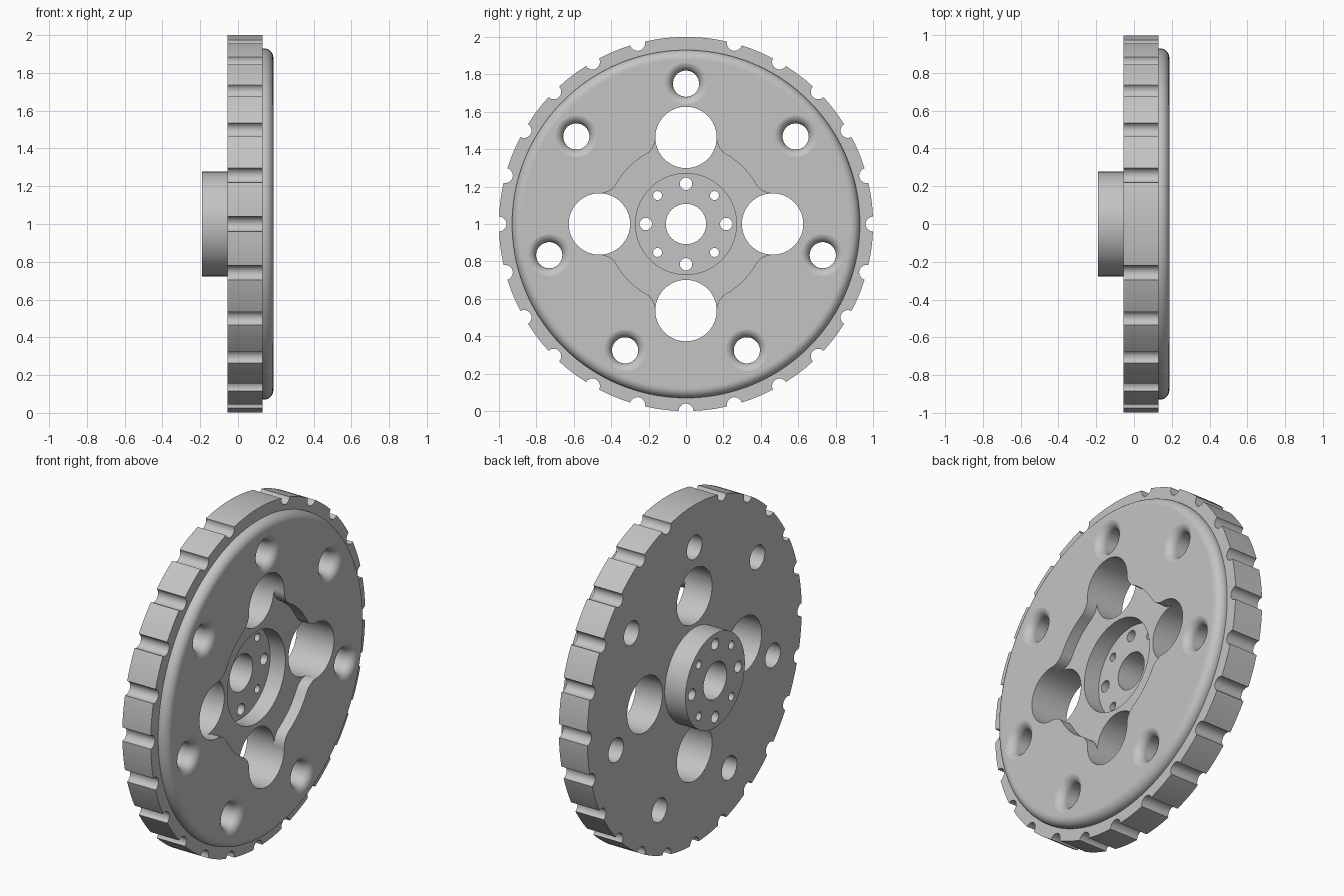
import bpy, bmesh
from math import sin, cos, pi, radians, acos

cube = bpy.data.objects.get("Cube")
if cube:
    bpy.data.objects.remove(cube, do_unlink=True)

AXIS_Z = 1.0
BACK, RIM_FRONT, FACE = -0.055, 0.13, 0.187
HOLE_DIST, HOLE_R = 0.463, 0.164


def lathe(bm, profile, segs, dist=0.0, angle=0.0, closed=False):
    """Turn (x, radius) points round an x-parallel axis placed at a polar position."""
    cy, cz = dist * cos(angle), dist * sin(angle) + AXIS_Z
    rings = [[bm.verts.new((x, cy + r * cos(2 * pi * i / segs), cz + r * sin(2 * pi * i / segs)))
              for i in range(segs)] for x, r in profile]
    pairs = list(zip(rings, rings[1:]))
    if closed:
        pairs.append((rings[-1], rings[0]))
    else:
        bm.faces.new(rings[0])
        bm.faces.new(rings[-1])
    for a, b in pairs:
        for i in range(segs):
            j = (i + 1) % segs
            bm.faces.new((a[i], a[j], b[j], b[i]))


def drill(bm, r, dist, angle, segs=32):
    lathe(bm, [(-0.3, r), (0.3, r)], segs, dist, angle)


def make_object(name, bm):
    bmesh.ops.recalc_face_normals(bm, faces=bm.faces[:])
    mesh = bpy.data.meshes.new(name)
    bm.to_mesh(mesh)
    bm.free()
    obj = bpy.data.objects.new(name, mesh)
    bpy.context.collection.objects.link(obj)
    return obj


def arc(cy, cz, r, start, end, n):
    return [(cy + r * cos(start + (end - start) * i / n),
             cz + r * sin(start + (end - start) * i / n)) for i in range(n + 1)]


# Wheel body: hub, thick rim, rounded raised face and central recess
ROUND = 0.05
profile = [(-0.19, 0.108), (-0.19, 0.277), (BACK, 0.277), (BACK, 1.0),
           (RIM_FRONT, 1.0), (RIM_FRONT, 0.93)]
profile += arc(FACE - ROUND, 0.93 - ROUND, ROUND, pi / 2, 0, 10)
profile += [(FACE, 0.27), (0.02, 0.27), (0.02, 0.108)]
bm = bmesh.new()
lathe(bm, profile, 144, closed=True)
wheel = make_object("wheel", bm)

# Pocket: a round floor blended into the four large holes
POCKET_R, BLEND = 0.43, 0.1
a, b = POCKET_R + BLEND, HOLE_R + BLEND
off = acos((a * a + HOLE_DIST ** 2 - b * b) / (2 * a * HOLE_DIST))
by, bz = a * cos(off), a * sin(off)
to_hole = acos((HOLE_DIST - by) / b)
quarter = arc(by, bz, BLEND, -to_hole, off - pi, 10)
quarter += arc(0, 0, POCKET_R, off, pi / 2 - off, 14)[1:-1]
quarter += [(z, y) for y, z in reversed(arc(by, bz, BLEND, -to_hole, off - pi, 10))]
bm = bmesh.new()
outline = []
for k in range(4):
    c, s = cos(k * pi / 2), sin(k * pi / 2)
    outline += [bm.verts.new((0.12, y * c - z * s, y * s + z * c + AXIS_Z)) for y, z in quarter]
floor = bm.faces.new(outline)
wall = bmesh.ops.extrude_face_region(bm, geom=[floor])
bmesh.ops.translate(bm, vec=(0.2, 0, 0),
                    verts=[v for v in wall["geom"] if isinstance(v, bmesh.types.BMVert)])
pocket_cutter = make_object("pocket_cutter", bm)

# Holes and rim notches
bm = bmesh.new()
for k in range(4):
    drill(bm, HOLE_R, HOLE_DIST, k * pi / 2, 72)
    drill(bm, 0.033, 0.215, k * pi / 2)
    drill(bm, 0.024, 0.215, (k + 0.5) * pi / 2)
flare = [(-0.3, 0.07)] + [(x + 0.001, r) for x, r in
                          arc(FACE - ROUND, 0.07 + ROUND, ROUND, 1.5 * pi, 2 * pi, 10)]
flare += [(0.3, 0.07 + ROUND)]
for k in range(7):
    lathe(bm, flare, 48, 0.75, pi / 2 + 2 * pi * k / 7)
for k in range(1, 24):      # the top position stays uncut
    drill(bm, 0.04, 1.0, pi / 2 + radians(15 * k))
hole_cutter = make_object("hole_cutter", bm)

# Cut the wheel and discard the cutters
bpy.ops.object.select_all(action='DESELECT')
wheel.select_set(True)
bpy.context.view_layer.objects.active = wheel
for cutter in (pocket_cutter, hole_cutter):
    cutter.hide_render = True
    mod = wheel.modifiers.new("cut", 'BOOLEAN')
    mod.operation, mod.solver, mod.object = 'DIFFERENCE', 'EXACT', cutter
    bpy.ops.object.modifier_apply(modifier=mod.name)
    bpy.data.objects.remove(cutter, do_unlink=True)

# Smooth the curved walls, keep the flat faces crisp
bpy.ops.object.shade_smooth_by_angle(angle=radians(30))
bm = bmesh.new()
bm.from_mesh(wheel.data)
for f in bm.faces:
    if abs(f.normal.x) > 0.9999:
        for e in f.edges:
            e.smooth = False
bm.to_mesh(wheel.data)
bm.free()

# Plain grey metal
grey = bpy.data.materials.new("grey_metal")
grey.use_nodes = True
colour = (0.55, 0.55, 0.55, 1)
grey.diffuse_color = colour
grey.node_tree.nodes["Principled BSDF"].inputs["Base Color"].default_value = colour
wheel.data.materials.clear()
wheel.data.materials.append(grey)
